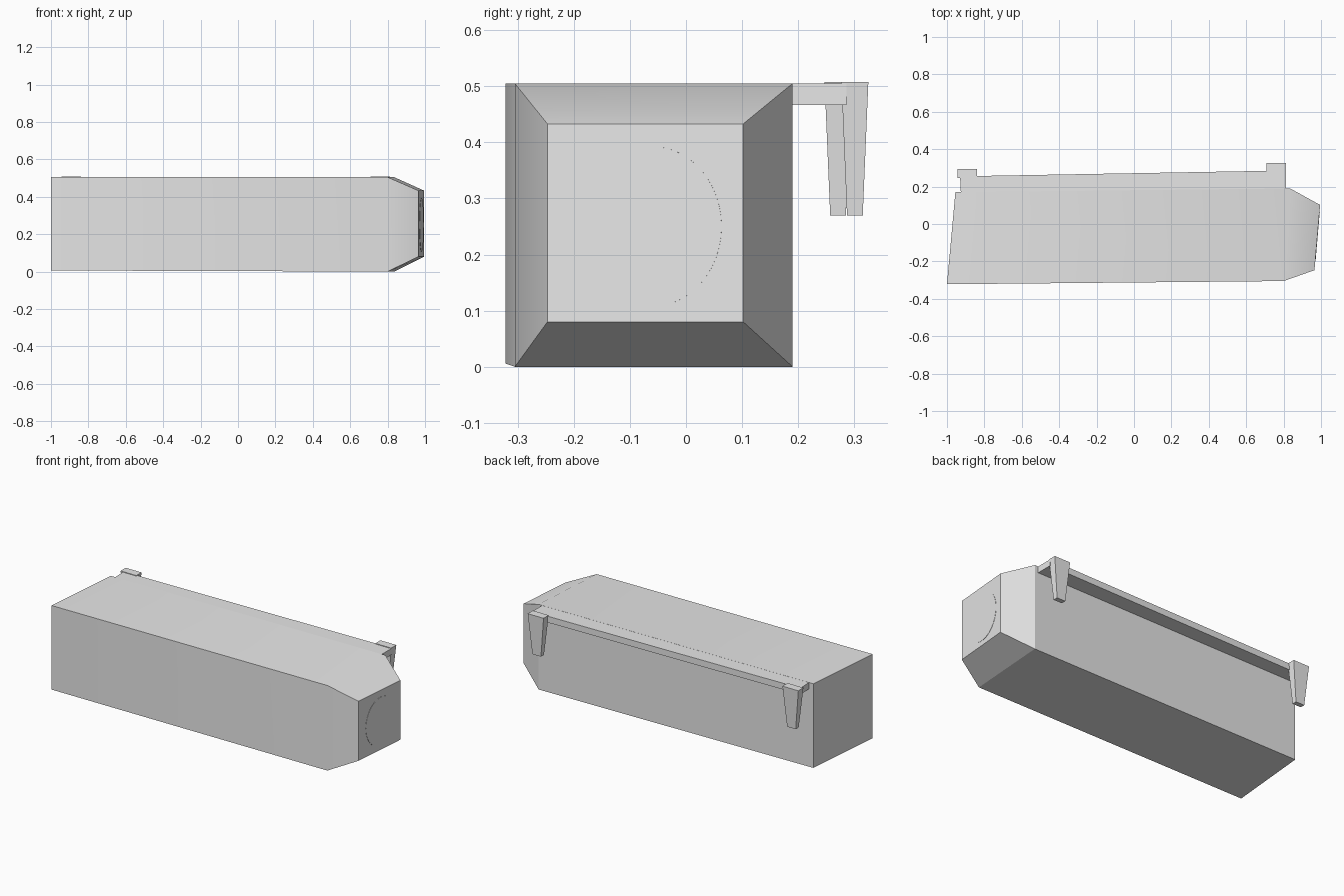
import bpy, bmesh
from math import cos, sin, pi, radians
from mathutils import Vector

cube = bpy.data.objects.get("Cube")
if cube:
    bpy.data.objects.remove(cube, do_unlink=True)

grey = bpy.data.materials.new("plain_grey")
grey.use_nodes = True
grey.diffuse_color = (0.8, 0.8, 0.8, 1)
grey.node_tree.nodes["Principled BSDF"].inputs["Base Color"].default_value = (0.8, 0.8, 0.8, 1)


def loft(name, rings, smooth=False):
    """Closed solid through matching rings of points, capped at both ends."""
    bm = bmesh.new()
    loops = [[bm.verts.new(p) for p in ring] for ring in rings]
    for a, b in zip(loops, loops[1:]):
        for i in range(len(a)):
            j = (i + 1) % len(a)
            bm.faces.new((a[i], a[j], b[j], b[i]))
    bm.faces.new(loops[0])
    bm.faces.new(loops[-1])
    bmesh.ops.recalc_face_normals(bm, faces=bm.faces)
    mesh = bpy.data.meshes.new(name)
    bm.to_mesh(mesh)
    bm.free()
    mesh.materials.append(grey)
    obj = bpy.data.objects.new(name, mesh)
    bpy.context.collection.objects.link(obj)
    if smooth:
        bpy.ops.object.select_all(action="DESELECT")
        obj.select_set(True)
        bpy.context.view_layer.objects.active = obj
        bpy.ops.object.shade_smooth_by_angle(angle=radians(26))
    return obj


def upright(front, back, low, high):
    """Four-cornered section standing between two plan points."""
    return [(*front, low), (*back, low), (*back, high), (*front, high)]


# Main body with its tapered nose
nose_front, nose_back = (0.965, -0.247), (0.995, 0.102)
loft("body", [
    upright((-1.0, -0.322), (-0.955, 0.17), 0.006, 0.505),
    upright((0.8, -0.305), (0.835, 0.19), 0.0, 0.505),
    upright(nose_front, nose_back, 0.08, 0.433),
], smooth=True)

# Round plate on the nose, almost flush
front, back = Vector((*nose_front, 0)), Vector((*nose_back, 0))
along = (back - front).normalized()
out = Vector((along.y, -along.x, 0))
centre = front.lerp(back, 0.53) + Vector((0, 0, 0.25))


def disc_ring(offset):
    return [centre + out * offset + along * 0.126 * cos(a) + Vector((0, 0, 0.143 * sin(a)))
            for a in (2 * pi * i / 48 for i in range(48))]


loft("nose_disc", [disc_ring(-0.004), disc_ring(0.0015)])

# Rail along the back top edge
loft("back_rail", [
    upright((-0.925, 0.15), (-0.93, 0.255), 0.467, 0.5045),
    upright((0.812, 0.17), (0.812, 0.286), 0.467, 0.5045),
])


# Tapered hanging legs at both ends of the rail
def leg_ring(x, y, half_width, half_depth, z):
    return [(x + sx * half_width, y + sy * half_depth, z)
            for sx, sy in ((-1, -1), (1, -1), (1, 1), (-1, 1))]


for name, x, y in (("right_leg", -0.892, 0.271), ("left_leg", 0.76, 0.301)):
    loft(name, [leg_ring(x, y, 0.052, 0.024, 0.508),
                leg_ring(x, y, 0.028, 0.014, 0.27)])
